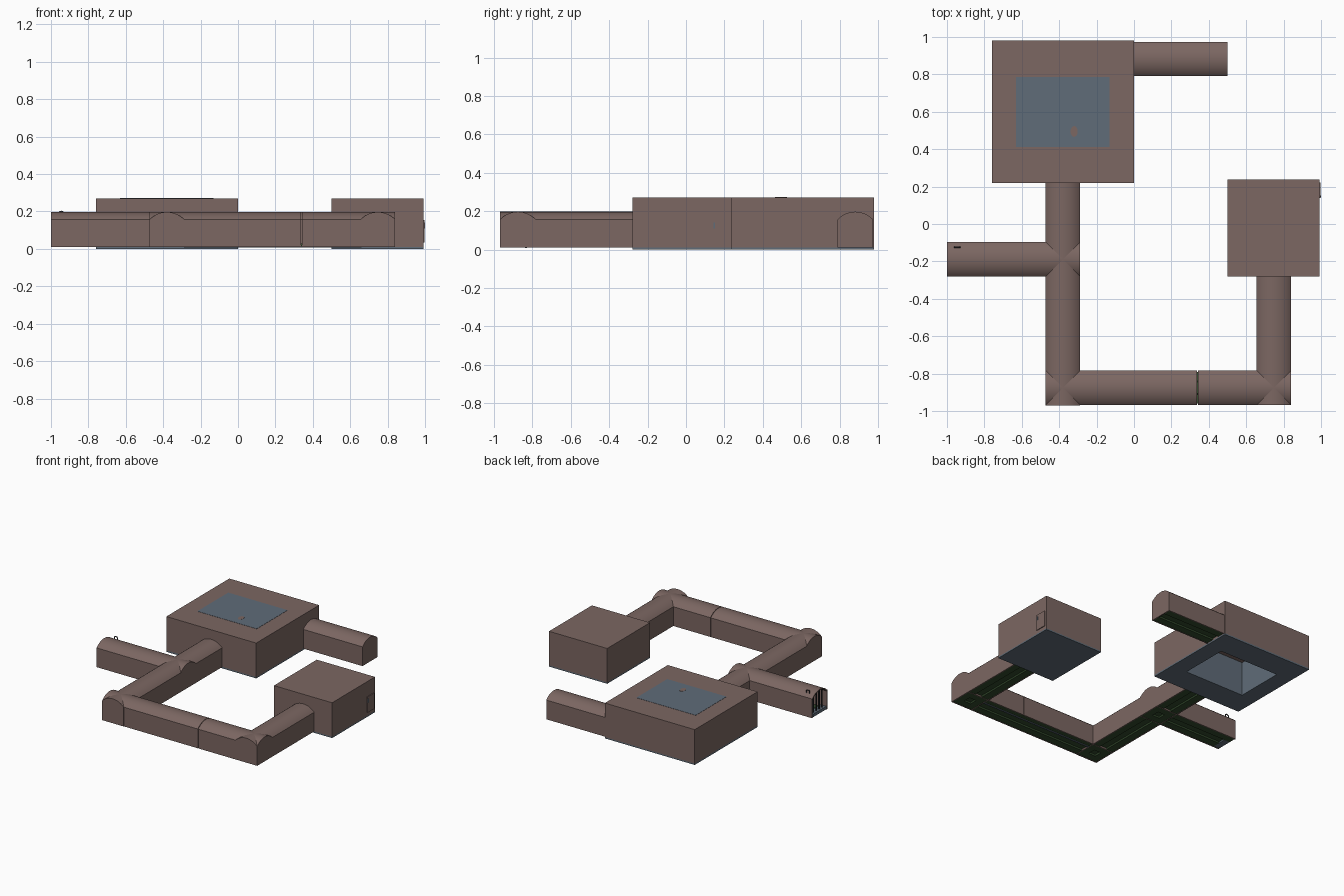
import bpy, bmesh, math
from mathutils import Vector

if "Cube" in bpy.data.objects:
    bpy.data.objects.remove(bpy.data.objects["Cube"])


def material(name, rgb):
    m = bpy.data.materials.new(name)
    m.diffuse_color = (*rgb, 1)
    m.use_nodes = True
    m.node_tree.nodes["Principled BSDF"].inputs["Base Color"].default_value = m.diffuse_color
    return m


BROWN = material("brown stone", (0.20, 0.135, 0.122))
BLUE = material("slate blue", (0.115, 0.15, 0.19))
GREEN = material("dark green", (0.033, 0.07, 0.026))
DARK = material("dark metal", (0.025, 0.025, 0.028))

HALF, BASE, SPRING, RISE, WALL = 0.092, 0.01, 0.157, 0.04, 0.007


def finish(name, bm, mat, smooth=False):
    bmesh.ops.recalc_face_normals(bm, faces=bm.faces[:])
    me = bpy.data.meshes.new(name)
    bm.to_mesh(me)
    bm.free()
    me.materials.append(mat)
    if smooth:
        for p in me.polygons:
            p.use_smooth = True
        me.set_sharp_from_angle(angle=math.radians(30))
    ob = bpy.data.objects.new(name, me)
    bpy.context.collection.objects.link(ob)
    return ob


def box(name, lo, hi, mat):
    bm = bmesh.new()
    bmesh.ops.create_cube(bm, size=1)
    for v in bm.verts:
        v.co = Vector([lo[i] + (v.co[i] + 0.5) * (hi[i] - lo[i]) for i in range(3)])
    return finish(name, bm, mat)


def arch(inset=0.0, n=14):
    """Wall-and-vault outline as (side, height) points."""
    r = (HALF ** 2 + RISE ** 2) / (2 * RISE)
    zc = SPRING + RISE - r
    a = math.asin(HALF / r)
    pts = [(-HALF + inset, BASE)]
    for i in range(n + 1):
        t = -a + 2 * a * i / n
        s = math.sin(t) * r * (HALF - inset) / HALF
        pts.append((s, zc + math.cos(t) * r - inset))
    return pts + [(HALF - inset, BASE)]


def extrude(name, outline, axis, centre, a, b, mat, smooth=False):
    """Sweep an outline along the x or y axis from a to b."""
    def place(s, z, t):
        return (t, centre + s, z) if axis == "x" else (centre + s, t, z)
    bm = bmesh.new()
    face = bm.faces.new([bm.verts.new(place(s, z, a)) for s, z in outline])
    res = bmesh.ops.extrude_face_region(bm, geom=[face])
    verts = [g for g in res["geom"] if isinstance(g, bmesh.types.BMVert)]
    d = (b - a, 0, 0) if axis == "x" else (0, b - a, 0)
    bmesh.ops.translate(bm, vec=d, verts=verts)
    return finish(name, bm, mat, smooth)


def corridor(name, axis, centre, a, b, cap_a, cap_b, seam=None):
    # vaulted shell, optionally split by a narrow seam
    shell = arch() + arch(WALL)[::-1]
    spans = [(a, b)] if seam is None else [(a, seam - 0.002), (seam + 0.002, b)]
    for s, e in spans:
        extrude(name + "_vault", shell, axis, centre, s, e, BROWN, True)
    # end walls
    if cap_a:
        extrude(name + "_end_wall", arch(), axis, centre, a, a + WALL, BROWN)
    if cap_b:
        extrude(name + "_end_wall", arch(), axis, centre, b - WALL, b, BROWN)
    # floor with a recessed channel along the middle
    w = HALF - WALL
    floor = [(-w, 0.012), (-0.03, 0.012), (-0.025, 0.022), (0.025, 0.022),
             (0.03, 0.012), (w, 0.012), (w, 0.02), (0.036, 0.02),
             (0.03, 0.03), (-0.03, 0.03), (-0.036, 0.02), (-w, 0.02)]
    extrude(name + "_floor", floor, axis, centre, a + 0.003, b - 0.003, GREEN)


# Corridors
corridor("main_corridor", "y", -0.38, -0.97, 0.222, True, False)
corridor("west_corridor", "x", -0.188, -1.0, -0.288, False, True)
corridor("south_corridor", "x", -0.876, -0.472, 0.84, True, True, seam=0.34)
corridor("east_corridor", "y", 0.748, -0.968, -0.28, True, False)
corridor("north_corridor", "x", 0.882, 0.0, 0.5, False, True)

# Slate kerb under the south corridor
box("kerb_strip", (-0.29, -0.84, 0.008), (0.66, -0.828, 0.014), BLUE)


def room(name, x0, x1, y0, y1, z=0.27, t=0.01):
    box(name + "_roof", (x0, y0, z - t), (x1, y1, z), BROWN)
    for n, xa, xb, ya, yb in (("west", x0, x0 + t, y0, y1), ("east", x1 - t, x1, y0, y1),
                              ("south", x0, x1, y0, y0 + t), ("north", x0, x1, y1 - t, y1)):
        box(f"{name}_{n}_wall", (xa, ya, 0.01), (xb, yb, z), BROWN)


def frame(name, outer, inner, z0, z1):
    """Rectangular ring made of four slabs; rectangles are x0, x1, y0, y1."""
    X0, X1, Y0, Y1 = outer
    x0, x1, y0, y1 = inner
    for n, a, b, c, d in (("west", X0, x0, Y0, Y1), ("east", x1, X1, Y0, Y1),
                          ("south", x0, x1, Y0, y0), ("north", x0, x1, y1, Y1)):
        box(f"{name}_{n}", (a, c, z0), (b, d, z1), BLUE)


# Large room with a central shaft, open below and covered on the roof
BIG = (-0.76, 0.0, 0.22, 0.98)
PIT = (-0.632, -0.13, 0.412, 0.785)
room("large_room", *BIG)
frame("large_floor", BIG, PIT, 0.0, 0.012)
rim = (PIT[0] - 0.008, PIT[1] + 0.008, PIT[2] - 0.008, PIT[3] + 0.008)
frame("shaft_wall", rim, PIT, 0.0, 0.262)
box("roof_panel", (PIT[0], PIT[2], 0.266), (PIT[1], PIT[3], 0.2715), BLUE)

# Small worn spot on the roof panel
bm = bmesh.new()
bmesh.ops.create_cone(bm, cap_ends=True, segments=10, radius1=0.03, radius2=0.03, depth=0.003)
for v in bm.verts:
    v.co = (v.co.x * 0.65 - 0.32, v.co.y + 0.495, v.co.z + 0.271)
finish("roof_spot", bm, BROWN)

# Small room with a door on its east wall
room("small_room", 0.5, 0.992, -0.28, 0.238)
box("small_floor", (0.5, -0.28, 0.0), (0.992, 0.238, 0.012), BLUE)
box("door", (0.99, 0.14, 0.035), (0.998, 0.222, 0.155), BROWN)
box("door_handle", (0.996, 0.142, 0.11), (1.0, 0.152, 0.14), BLUE)

# Grate bars, sill and lifting ring at the open west end
for i in range(4):
    y = -0.188 + (i - 1.5) * 0.035
    box("grate_bar", (-0.985, y - 0.004, 0.02), (-0.977, y + 0.004, 0.182), DARK)
box("west_sill", (-0.998, -0.27, 0.012), (-0.95, -0.106, 0.035), BLUE)
bpy.ops.mesh.primitive_torus_add(major_radius=0.014, minor_radius=0.004, major_segments=16,
                                 minor_segments=6, location=(-0.945, -0.125, 0.186),
                                 rotation=(math.pi / 2, 0, 0))
ring = bpy.context.object
ring.name = "lifting_ring"
ring.data.materials.append(DARK)
